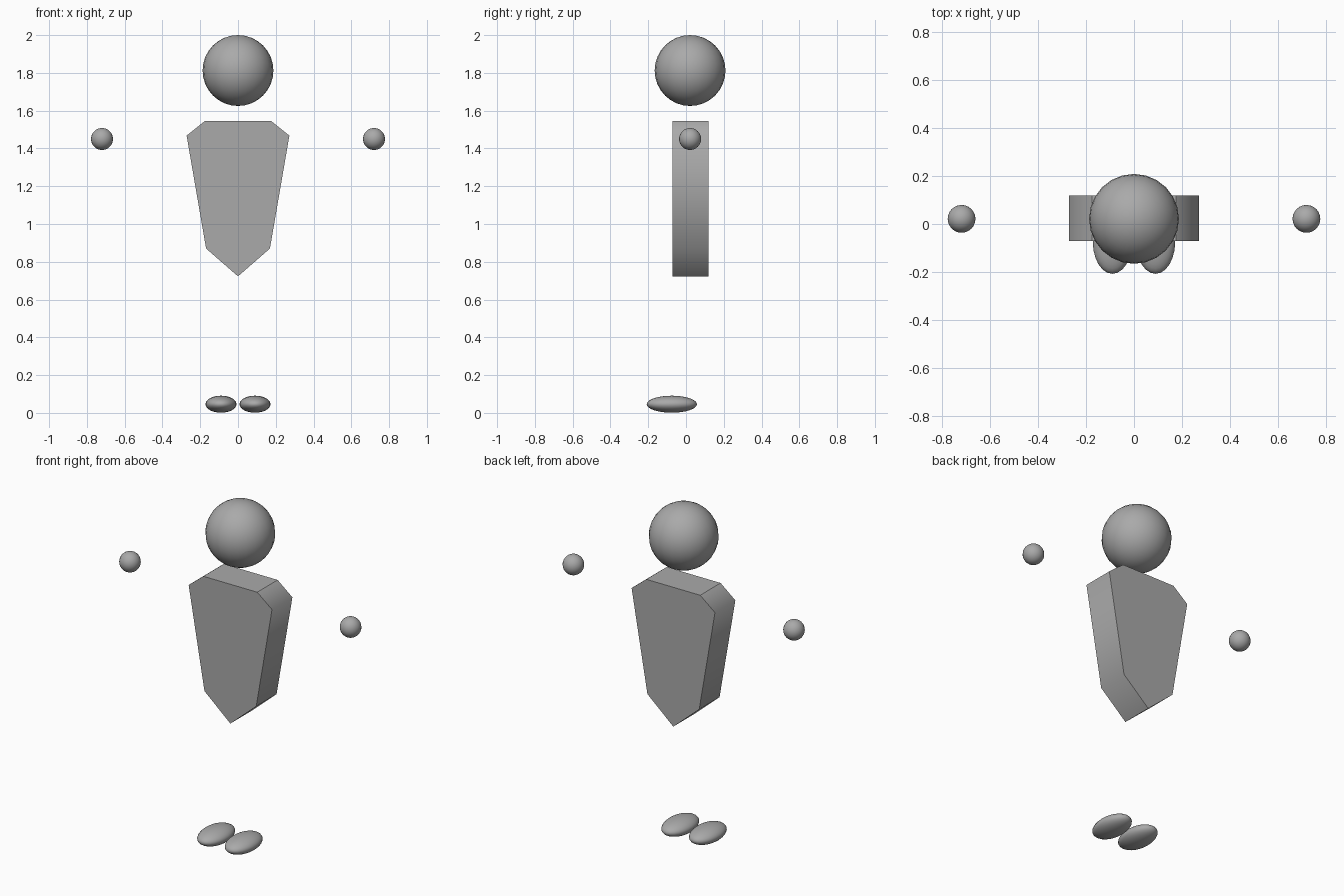
import bpy
import bmesh

cube = bpy.data.objects.get("Cube")
if cube:
    bpy.data.objects.remove(cube, do_unlink=True)

grey = bpy.data.materials.new("mid_grey")
GREY = (0.4, 0.4, 0.4, 1)
grey.use_nodes = True
grey.diffuse_color = GREY
grey.node_tree.nodes["Principled BSDF"].inputs["Base Color"].default_value = GREY

BODY_Y = 0.0215  # shared depth of head, hands and torso


def finish(name, bm):
    mesh = bpy.data.meshes.new(name)
    bm.to_mesh(mesh)
    bm.free()
    mesh.materials.append(grey)
    obj = bpy.data.objects.new(name, mesh)
    bpy.context.collection.objects.link(obj)
    return obj


def ellipsoid(name, centre, radii):
    bm = bmesh.new()
    bmesh.ops.create_uvsphere(bm, u_segments=24, v_segments=16, radius=1)
    bmesh.ops.scale(bm, vec=radii, verts=bm.verts)
    bmesh.ops.translate(bm, vec=centre, verts=bm.verts)
    for f in bm.faces:
        f.smooth = True
    return finish(name, bm)


# Head
ellipsoid("head", (0, BODY_Y, 1.8125), (0.1875,) * 3)

# Hands and feet, mirrored left and right
for side, s in (("left", 1), ("right", -1)):
    ellipsoid(side + "_hand", (s * 0.72, BODY_Y, 1.45), (0.058,) * 3)
    ellipsoid(side + "_foot", (s * 0.09, -0.075, 0.046), (0.082, 0.133, 0.045))

# Torso: tapered shield outline extruded front to back
half = [(0.176, 1.545), (0.272, 1.468), (0.169, 0.87)]
outline = half + [(0, 0.723)] + [(-x, z) for x, z in reversed(half)]
bm = bmesh.new()
front = bm.faces.new([bm.verts.new((x, BODY_Y - 0.093, z)) for x, z in outline])
ext = bmesh.ops.extrude_face_region(bm, geom=[front], use_keep_orig=True)
back = [v for v in ext["geom"] if isinstance(v, bmesh.types.BMVert)]
bmesh.ops.translate(bm, vec=(0, 0.19, 0), verts=back)
bmesh.ops.recalc_face_normals(bm, faces=bm.faces)

# The side strips shade smoothly; caps, top and lower tip stay crisp
for f in bm.faces:
    f.smooth = abs(f.normal.y) < 0.5 and f.normal.z < 0.95
for e in bm.edges:
    a, b = e.verts
    across = abs(a.co.y - b.co.y) > 0.1
    on_top = min(a.co.z, b.co.z) > 1.5
    at_tip = max(a.co.z, b.co.z) < 0.75
    e.smooth = across and not on_top and not at_tip
finish("torso", bm)
